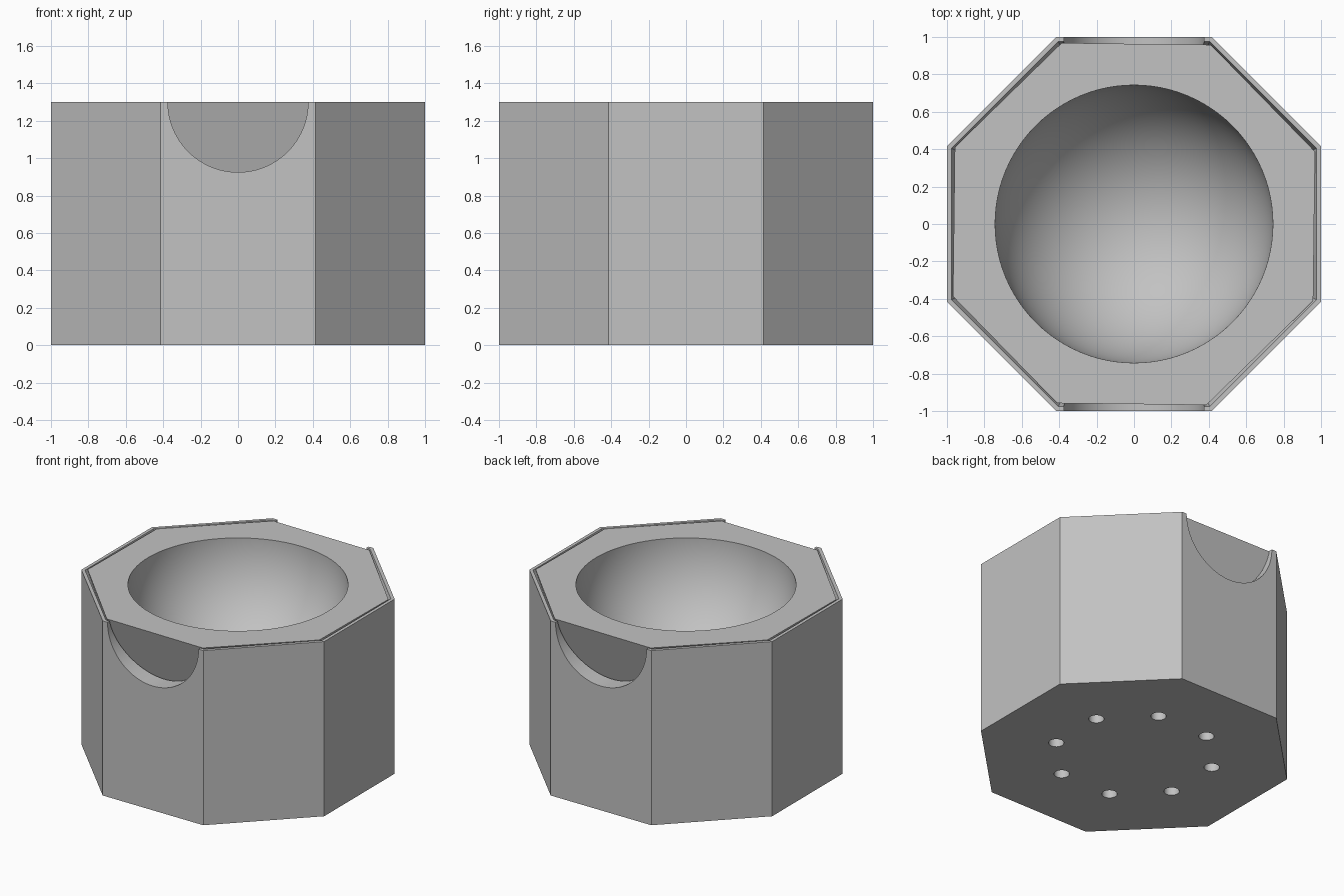
import bpy, bmesh, math
from mathutils import Matrix

HEIGHT = 1.3
TAPER = 0.296          # inward slope of the nested walls per unit of depth
FLOOR = 0.1            # thickness of the shell floor

default = bpy.data.objects.get("Cube")
if default:
    bpy.data.objects.remove(default, do_unlink=True)

grey = bpy.data.materials.new("light_grey")
grey.use_nodes = True
colour = (0.54, 0.54, 0.54, 1)
grey.diffuse_color = colour
grey.node_tree.nodes["Principled BSDF"].inputs["Base Color"].default_value = colour


def make_object(name, bm):
    bmesh.ops.recalc_face_normals(bm, faces=bm.faces)
    mesh = bpy.data.meshes.new(name)
    bm.to_mesh(mesh)
    bm.free()
    mesh.materials.append(grey)
    obj = bpy.data.objects.new(name, mesh)
    bpy.context.collection.objects.link(obj)
    return obj


def octagon(name, z0, z1, apothem0, apothem1, turn=0):
    """Eight-sided frustum with flats facing the axes."""
    bm = bmesh.new()
    k = 1 / math.cos(math.pi / 8)
    place = (Matrix.Translation((0, 0, (z0 + z1) / 2))
             @ Matrix.Rotation(math.pi / 8 + turn, 4, 'Z'))
    bmesh.ops.create_cone(bm, cap_ends=True, segments=8, radius1=apothem0 * k,
                          radius2=apothem1 * k, depth=z1 - z0, matrix=place)
    return make_object(name, bm)


def cylinder(name, radius, depth, matrix, segments):
    bm = bmesh.new()
    bmesh.ops.create_cone(bm, cap_ends=True, segments=segments, radius1=radius,
                          radius2=radius, depth=depth, matrix=matrix)
    return make_object(name, bm)


def cut(target, cutter):
    cutter.hide_render = True
    mod = target.modifiers.new("cut", 'BOOLEAN')
    mod.operation = 'DIFFERENCE'
    mod.solver = 'EXACT'
    mod.object = cutter
    bpy.context.view_layer.objects.active = target
    bpy.ops.object.modifier_apply(modifier=mod.name)
    bpy.data.objects.remove(cutter, do_unlink=True)


def tapered(name, z0, z1, rim, turn=0):
    """Frustum whose apothem equals rim at the top of the model."""
    size = lambda z: rim - (HEIGHT - z) * TAPER
    return octagon(name, z0, z1, size(z0), size(z1), turn)


# Outer shell with a tapered cavity
shell = octagon("outer_shell", 0, HEIGHT, 1, 1)
cut(shell, tapered("cavity_cutter", FLOOR, HEIGHT + 0.05, 0.976))

# Half-round finger notches, front and back
notch = Matrix.Translation((0, 0, HEIGHT)) @ Matrix.Rotation(math.pi / 2, 4, 'X')
cut(shell, cylinder("notch_cutter", 0.375, 3, notch, 96))

# Ring of drain holes in the floor
for i in range(8):
    a = math.pi / 8 + i * math.pi / 4
    spot = Matrix.Translation((0.55 * math.cos(a), 0.55 * math.sin(a), FLOOR / 2))
    cut(shell, cylinder("hole_cutter", 0.052, FLOOR * 2, spot, 32))

# Tapered insert, turned very slightly in the shell, with a hemispherical bowl
insert = tapered("bowl_insert", FLOOR + 0.02, HEIGHT, 0.963, math.radians(-0.7))
bm = bmesh.new()
bmesh.ops.create_uvsphere(bm, u_segments=96, v_segments=49, radius=0.743,
                          matrix=Matrix.Translation((0, 0, HEIGHT)))
cut(insert, make_object("bowl_cutter", bm))

# Smooth curves, crisp edges
for obj in (shell, insert):
    bpy.ops.object.select_all(action='DESELECT')
    obj.select_set(True)
    bpy.context.view_layer.objects.active = obj
    bpy.ops.object.shade_smooth_by_angle(angle=math.radians(30))
